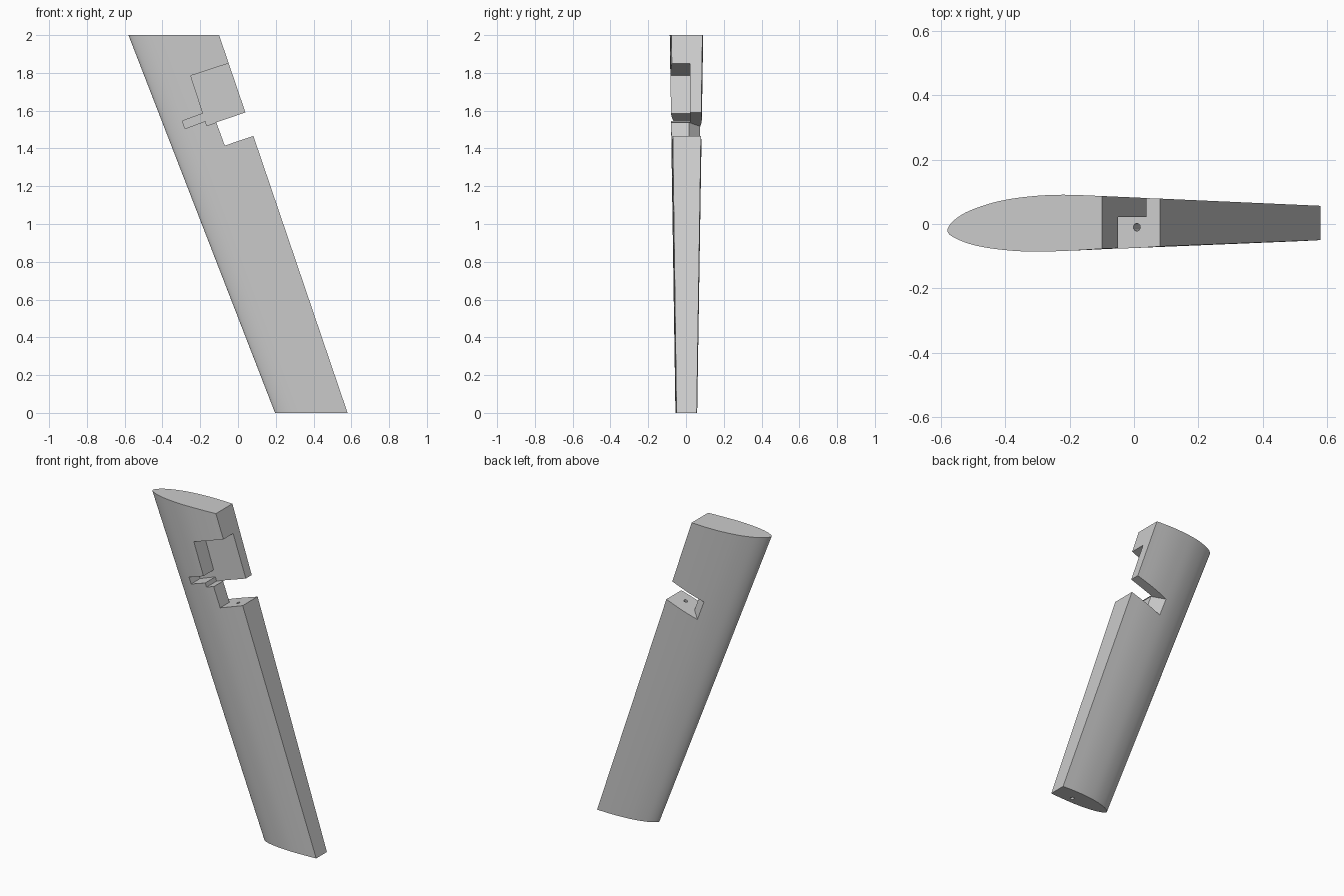
import bpy
import bmesh
import math
from mathutils import Vector

cube = bpy.data.objects.get("Cube")
if cube:
    bpy.data.objects.remove(cube)

grey = bpy.data.materials.new("light grey")
grey.use_nodes = True
colour = (0.6, 0.6, 0.6, 1)
grey.diffuse_color = colour
grey.node_tree.nodes["Principled BSDF"].inputs["Base Color"].default_value = colour


def loft(name, rings):
    """Closed solid through matching rings of points."""
    bm = bmesh.new()
    loops = [[bm.verts.new(p) for p in ring] for ring in rings]
    n = len(loops[0])
    for a, b in zip(loops, loops[1:]):
        for i in range(n):
            j = (i + 1) % n
            bm.faces.new((a[i], a[j], b[j], b[i]))
    bm.faces.new(loops[0][::-1])
    bm.faces.new(loops[-1])
    bmesh.ops.recalc_face_normals(bm, faces=bm.faces)
    mesh = bpy.data.meshes.new(name)
    bm.to_mesh(mesh)
    bm.free()
    mesh.materials.append(grey)
    obj = bpy.data.objects.new(name, mesh)
    bpy.context.collection.objects.link(obj)
    return obj


def smooth_curve(points, steps=5):
    """Catmull-Rom curve through the points."""
    p = [Vector(q) for q in points]
    p = [2 * p[0] - p[1]] + p + [2 * p[-1] - p[-2]]
    out = []
    for a, b, c, d in zip(p, p[1:], p[2:], p[3:]):
        for s in range(steps):
            t = s / steps
            out.append(0.5 * (2 * b + (c - a) * t + (2 * a - 5 * b + 4 * c - d) * t * t
                              + (3 * b - a - 3 * c + d) * t ** 3))
    return out + [p[-2]]


# Blade section, from back trailing corner around the nose to the front one
section = smooth_curve([(-.10, .087), (-.22, .091), (-.32, .086), (-.42, .071),
                        (-.51, .042), (-.56, .011), (-.58, -.02), (-.56, -.042),
                        (-.50, -.065), (-.42, -.079), (-.32, -.086), (-.20, -.083),
                        (-.10, -.077)])
tip = [(0.58 + (p.x + 0.10) * 0.8, p.y * 0.65, 0) for p in section]
root = [(p.x, p.y, 2) for p in section]
blade = loft("blade", [tip, root])


def cut(cutter):
    cutter.hide_render = True
    cutter.hide_viewport = True
    mod = blade.modifiers.new(cutter.name, 'BOOLEAN')
    mod.operation = 'DIFFERENCE'
    mod.solver = 'EXACT'
    mod.object = cutter


# Front pocket with its narrow side slot
pocket = [(-.25, 1.785), (-.295 + .11, 1.585), (-.295, 1.545), (-.28, 1.505),
          (-.173, 1.545), (-.165, 1.52), (-.11, 1.54), (-.09, 1.50),
          (.30, 1.64), (.30, 1.965)]
cut(loft("pocket_cutter", [[(x, y, z) for x, z in pocket] for y in (-.3, .022)]))

# Notch through the trailing edge, its inner wall slanting deeper at the back
along = Vector((.947, 0, .322))
low, high = Vector((-.07, 0, 1.415)), Vector((-.115, 0, 1.538))
rings = []
for y, depth in ((-.3, 0), (.015, 0), (.115, .11)):
    offset = Vector((0, y, 0))
    rings.append([low - along * depth + offset, low + along * .4 + offset,
                  high + along * .4 + offset, high - along * depth + offset])
cut(loft("notch_cutter", rings))

# Slim bore from the lower end up to the notch
bore = []
for x, y, z in ((.467, -.015, -.05), (0, -.01, 1.47)):
    bore.append([(x + .012 * math.cos(k * math.tau / 12),
                  y + .012 * math.sin(k * math.tau / 12), z) for k in range(12)])
cut(loft("bore_cutter", bore))

# Apply the cuts and remove the helpers
bpy.context.view_layer.update()
result = bpy.data.meshes.new_from_object(
    blade.evaluated_get(bpy.context.evaluated_depsgraph_get()))
helpers = [m.object for m in blade.modifiers]
blade.modifiers.clear()
blade.data = result
for helper in helpers:
    bpy.data.objects.remove(helper)

# Smooth skin with crisp edges
bpy.ops.object.select_all(action='DESELECT')
blade.select_set(True)
bpy.context.view_layer.objects.active = blade
bpy.ops.object.shade_smooth_by_angle(angle=math.radians(25))
